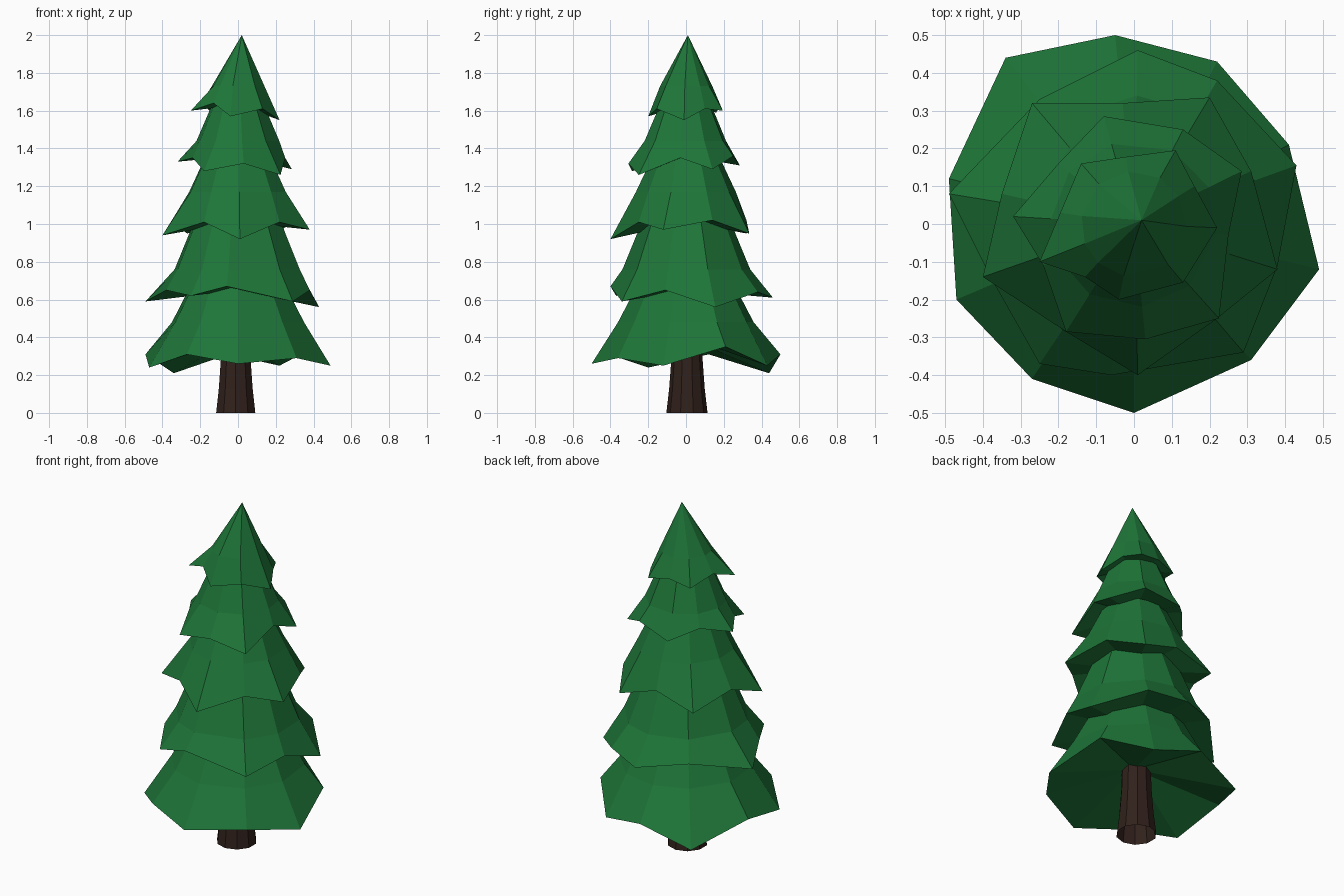
import bpy, bmesh, math

if "Cube" in bpy.data.objects:
    bpy.data.objects.remove(bpy.data.objects["Cube"])


def material(name, rgb):
    m = bpy.data.materials.new(name)
    m.diffuse_color = (*rgb, 1)
    m.use_nodes = True
    m.node_tree.nodes["Principled BSDF"].inputs["Base Color"].default_value = m.diffuse_color
    return m


GREEN = material("needles", (0.013, 0.18, 0.04))
BROWN = material("bark", (0.03, 0.015, 0.011))


def finish(bm, name, mat):
    bmesh.ops.recalc_face_normals(bm, faces=bm.faces[:])
    me = bpy.data.meshes.new(name)
    bm.to_mesh(me)
    bm.free()
    me.materials.append(mat)
    ob = bpy.data.objects.new(name, me)
    bpy.context.collection.objects.link(ob)


def bridge(bm, a, b):
    n = len(a)
    for i in range(n):
        j = (i + 1) % n
        bm.faces.new((a[i], a[j], b[j], b[i]))


def fan(bm, ring, co):
    c = bm.verts.new(co)
    for i in range(len(ring)):
        bm.faces.new((ring[i], ring[(i + 1) % len(ring)], c))


# One skirt of branches: jagged rim, rings (radius, height), apex, hollow underside
def tier(name, rim, rings, apex, under):
    bm = bmesh.new()
    edge = [bm.verts.new(p) for p in rim]
    prev = edge
    for r, z in rings:
        ring = []
        for x, y, _ in rim:
            a = math.atan2(y, x)
            ring.append(bm.verts.new((r * math.cos(a), r * math.sin(a), z)))
        bridge(bm, prev, ring)
        prev = ring
    fan(bm, prev, apex)
    fan(bm, edge, (0, 0, under))
    finish(bm, name, GREEN)


tier("branches_bottom",
     [(.49, -.12, .25), (.41, .21, .35), (.22, .43, .25), (-.05, .5, .31), (-.34, .44, .21),
      (-.49, .12, .31), (-.47, -.2, .24), (-.27, -.41, .31), (0, -.5, .26), (.31, -.36, .29)],
     [(.36, .48), (.25, .69)], (0, 0, .76), .4)

tier("branches_lower",
     [(.43, .155, .56), (.22, .38, .64), (.01, .46, .61), (-.25, .33, .65), (-.49, .08, .59),
      (-.38, -.14, .65), (-.25, -.37, .62), (-.06, -.4, .67), (.29, -.34, .59), (.38, -.11, .65)],
     [(.34, .76), (.22, 1.05)], (0, 0, 1.1), .65)

tier("branches_middle",
     [(.38, -.12, .97), (.31, .14, 1.02), (.2, .335, .95), (-.03, .32, 1.02), (-.27, .32, .95),
      (-.35, .08, 1.02), (-.4, -.14, .94), (-.18, -.285, 1.01), (.01, -.4, .92), (.22, -.25, 1.01)],
     [(.265, 1.17), (.18, 1.35)], (0, 0, 1.42), 1.01)

tier("branches_upper",
     [(.285, .14, 1.29), (.13, .25, 1.36), (-.08, .285, 1.31), (-.2, .16, 1.37), (-.32, .02, 1.33),
      (-.24, -.11, 1.35), (-.18, -.285, 1.28), (.03, -.305, 1.32), (.225, -.25, 1.26), (.25, -.03, 1.35)],
     [(.22, 1.44), (.13, 1.65)], (0, 0, 1.72), 1.36)

tier("branches_top",
     [(.22, -.01, 1.55), (.16, .1, 1.61), (.11, .195, 1.6), (-.02, .178, 1.62), (-.14, .16, 1.59),
      (-.195, .03, 1.64), (-.25, -.1, 1.6), (-.13, -.14, 1.64), (-.04, -.2, 1.57), (.13, -.155, 1.61)],
     [(.14, 1.73)], (.02, .01, 2), 1.63)

# Trunk: flared column, open at the foot
bm = bmesh.new()
prev = None
for r, z in [(.109, 0), (.094, .13), (.083, .28), (.075, .6)]:
    ring = []
    for i in range(10):
        a = math.tau * (i + .5) / 10
        ring.append(bm.verts.new((r * math.cos(a) - .012, r * math.sin(a) + .005, z)))
    if prev:
        bridge(bm, prev, ring)
    prev = ring
bm.faces.new(prev)
finish(bm, "trunk", BROWN)
